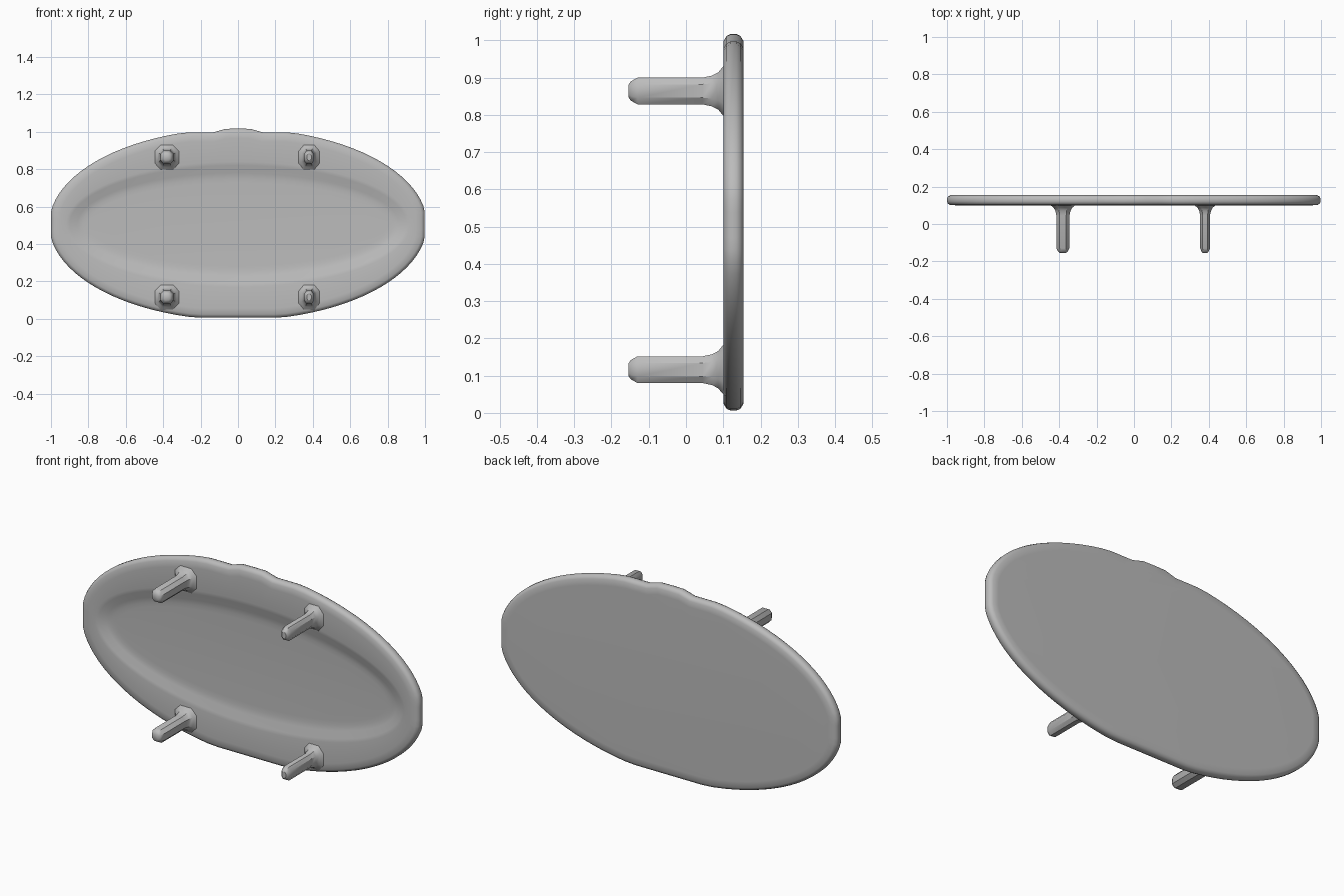
import bpy, bmesh, math

if "Cube" in bpy.data.objects:
    bpy.data.objects.remove(bpy.data.objects["Cube"])

grey = bpy.data.materials.new("plain grey")
grey.diffuse_color = (0.5, 0.5, 0.5, 1)
grey.use_nodes = True
grey.node_tree.nodes["Principled BSDF"].inputs["Base Color"].default_value = grey.diffuse_color

CZ = 0.505


def loft(name, rings, angle):
    """Skin a list of equal-length closed rings and cap both ends."""
    bm = bmesh.new()
    vr = [[bm.verts.new(p) for p in r] for r in rings]
    n = len(vr[0])
    for a, b in zip(vr, vr[1:]):
        for i in range(n):
            j = (i + 1) % n
            bm.faces.new((a[i], a[j], b[j], b[i]))
    bm.faces.new(vr[0])
    bm.faces.new(vr[-1])
    bmesh.ops.recalc_face_normals(bm, faces=bm.faces)
    me = bpy.data.meshes.new(name)
    bm.to_mesh(me)
    bm.free()
    me.materials.append(grey)
    ob = bpy.data.objects.new(name, me)
    bpy.context.collection.objects.link(ob)
    bpy.ops.object.select_all(action='DESELECT')
    ob.select_set(True)
    bpy.context.view_layer.objects.active = ob
    bpy.ops.object.shade_smooth_by_angle(angle=math.radians(angle))
    return ob


def outline(y, inset, n=96):
    """Oval with flattened left, top and bottom and a small bump on top."""
    pts = []
    for i in range(n):
        t = 2 * math.pi * i / n
        x = max(1.01 * math.cos(t), -1.0)
        x = min(x, 0.998)
        z = 0.512 * math.sin(t)
        top = 0.512 if abs(x) < 0.07 else 0.492
        z = max(min(z, top), -0.499)
        pts.append((x * (1 - inset), y, CZ + z * (1 - inset / 0.5)))
    return pts


def oval(y, a, b, n=96):
    return [(a * math.cos(2 * math.pi * i / n), y,
             CZ + b * math.sin(2 * math.pi * i / n)) for i in range(n)]


# Oval plate: flat back, rounded rim, shallow dished front
loft("oval_plate", [
    outline(0.155, 0.05), outline(0.154, 0.018), outline(0.146, 0.005),
    outline(0.135, 0), outline(0.120, 0), outline(0.109, 0.005),
    outline(0.101, 0.018), outline(0.100, 0.05),
    oval(0.100, 0.92, 0.335), oval(0.103, 0.90, 0.315),
    oval(0.117, 0.86, 0.275), oval(0.121, 0.83, 0.245),
    oval(0.122, 0.80, 0.22)], 50)


# Four pegs: eight-sided, flared where they meet the plate
def peg(name, x, z, w):
    h = 0.036
    profile = [(-0.155, 0.45), (-0.148, 0.72), (-0.130, 1), (0.045, 1),
               (0.07, 1.15), (0.087, 1.4), (0.097, 1.75), (0.108, 2.0)]
    rings = []
    for y, s in profile:
        grow = (s - 1) * h if s > 1 else 0
        k = min(s, 1)
        rings.append([(x + (w * k + grow) * px, y, z + (h * k + grow) * pz)
                      for px, pz in ((1, .5), (.5, 1), (-.5, 1), (-1, .5),
                                     (-1, -.5), (-.5, -1), (.5, -1), (1, -.5))])
    loft(name, rings, 35)


for side, x, w in (("left", -0.38, 0.035), ("right", 0.38, 0.026)):
    for level, z in (("upper", 0.864), ("lower", 0.116)):
        peg(f"{level}_{side}_peg", x, z, w)
